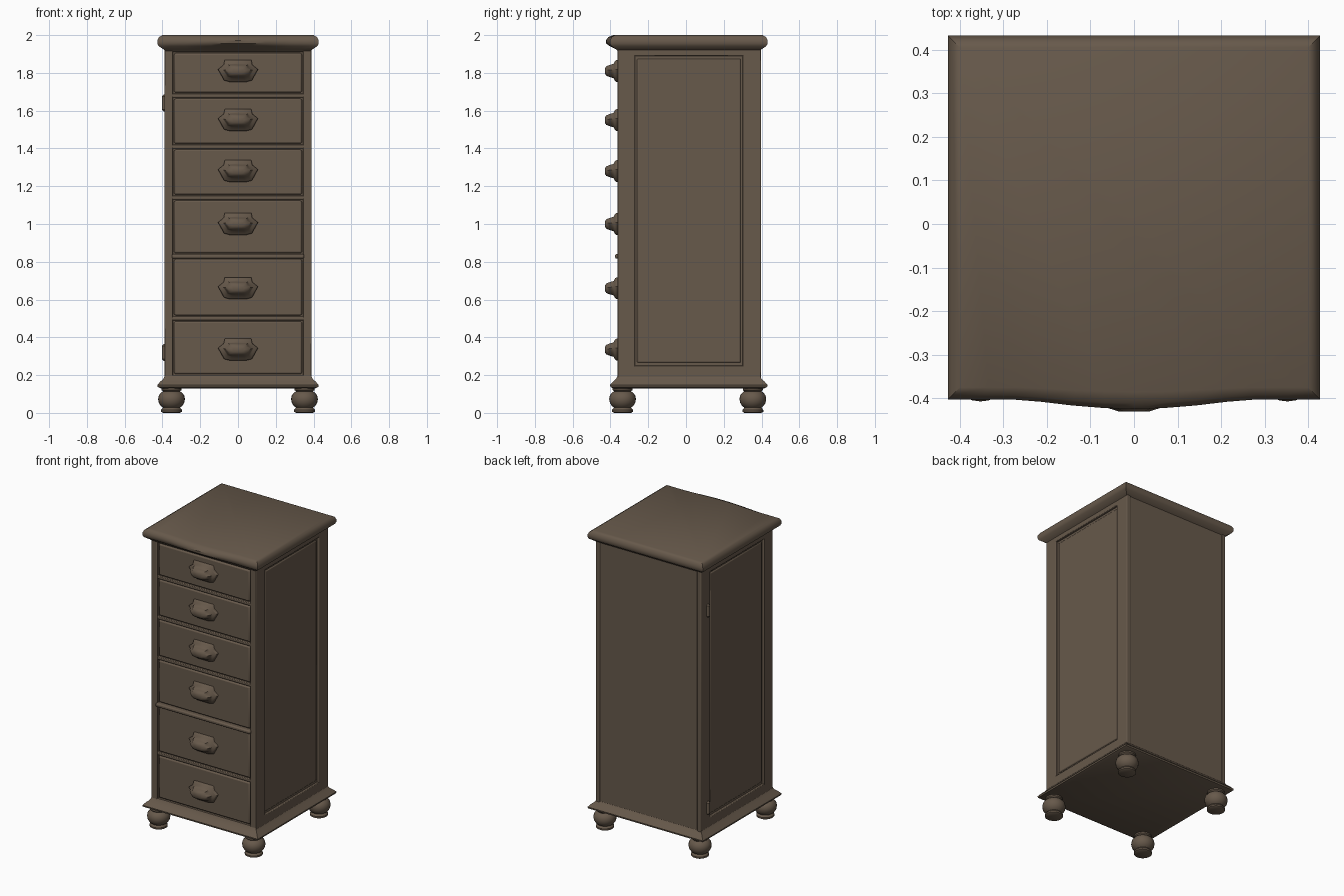
import bpy, bmesh, math

cube = bpy.data.objects.get("Cube")
if cube:
    bpy.data.objects.remove(cube, do_unlink=True)

wood = bpy.data.materials.new("brown wood")
wood.use_nodes = True
color = (0.135, 0.1, 0.07, 1)
wood.diffuse_color = color
wood.node_tree.nodes["Principled BSDF"].inputs["Base Color"].default_value = color


def finish(name, bm, bevel=0, angle=35):
    bmesh.ops.recalc_face_normals(bm, faces=bm.faces)
    mesh = bpy.data.meshes.new(name)
    bm.to_mesh(mesh)
    bm.free()
    mesh.materials.append(wood)
    obj = bpy.data.objects.new(name, mesh)
    bpy.context.collection.objects.link(obj)
    if bevel:
        mod = obj.modifiers.new("Bevel", "BEVEL")
        mod.width, mod.segments = bevel, 2
    bpy.ops.object.select_all(action="DESELECT")
    obj.select_set(True)
    bpy.context.view_layer.objects.active = obj
    bpy.ops.object.shade_smooth_by_angle(angle=math.radians(angle))
    return obj


def box(name, x, y, z, bevel=0):
    """Box spanning the given (low, high) ranges."""
    bm = bmesh.new()
    for v in bmesh.ops.create_cube(bm, size=1)["verts"]:
        v.co = [(a + b) / 2 + c * (b - a) for (a, b), c in zip((x, y, z), v.co)]
    return finish(name, bm, bevel)


def loft(name, rings, angle=35):
    """Skin closed rings of equal length and cap both ends."""
    bm = bmesh.new()
    rows = [[bm.verts.new(p) for p in ring] for ring in rings]
    n = len(rows[0])
    for a, b in zip(rows, rows[1:]):
        for i in range(n):
            j = (i + 1) % n
            bm.faces.new((a[i], a[j], b[j], b[i]))
    bm.faces.new(rows[0])
    bm.faces.new(rows[-1])
    return finish(name, bm, angle=angle)


def lathe(name, x, y, profile, n=24):
    turn = [i * math.tau / n for i in range(n)]
    return loft(name, [[(x + r * math.cos(a), y + r * math.sin(a), z) for a in turn]
                       for r, z in profile])


def slab_ring(out, z, bow):
    """Carcass outline grown by out, with a gently bowed front edge."""
    w, front, back = 0.39 + out, -0.365 - out, 0.395 + out
    pts = [(w, back, z), (-w, back, z)]
    for i in range(13):
        t = i / 6 - 1
        pts.append((t * w, front - bow * max(0, math.cos(t * math.pi / 1.2)), z))
    return pts


# Carcass and mouldings
box("carcass", (-0.375, 0.375), (-0.345, 0.395), (0.15, 1.97))
loft("top_board", [slab_ring(o, z, b) for o, z, b in (
    (-0.01, 1.91, 0), (0.005, 1.925, 0), (0.03, 1.942, 0.01), (0.037, 1.955, 0.02),
    (0.037, 1.972, 0.022), (0.028, 1.99, 0.018), (0.01, 2.0, 0.01))], 40)
loft("base_moulding", [slab_ring(o, z, 0) for o, z in (
    (0.02, 0.13), (0.035, 0.138), (0.037, 0.148), (0.022, 0.165),
    (0.005, 0.18), (-0.005, 0.2))], 40)

# Framed side panels
for side, s in (("left", 1), ("right", -1)):
    x = tuple(sorted((s * 0.36, s * 0.39)))
    box(side + "_front_stile", x, (-0.362, -0.27), (0.16, 1.94), 0.004)
    box(side + "_back_stile", x, (0.3, 0.398), (0.16, 1.94), 0.004)
    box(side + "_lower_rail", x, (-0.28, 0.31), (0.16, 0.25), 0.004)
    box(side + "_upper_rail", x, (-0.28, 0.31), (1.89, 1.94), 0.004)
    px = tuple(sorted((s * 0.36, s * 0.381)))
    box(side + "_panel", px, (-0.26, 0.29), (0.265, 1.875), 0.008)

# Face frame around the drawers
for side, s in (("left", 1), ("right", -1)):
    box("face_stile_" + side, tuple(sorted((s * 0.345, s * 0.385))),
        (-0.362, -0.34), (0.17, 1.93), 0.004)

edges = [0.19, 0.5, 0.83, 1.14, 1.41, 1.68, 1.92]
for i, z in enumerate(edges[1:-1]):
    if i == 1:
        box("middle_rail", (-0.35, 0.35), (-0.376, -0.33), (z - 0.013, z + 0.011), 0.008)
    else:
        box(f"drawer_rail_{i}", (-0.35, 0.35), (-0.36, -0.33), (z - 0.01, z + 0.01), 0.004)

# Drawer fronts and cup pulls
outline = [(1, 0.15), (0.72, 0.55), (0.66, 1), (0, 1), (-0.66, 1), (-0.72, 0.55),
           (-1, 0.15), (-0.7, -0.85), (-0.4, -1), (0, -1), (0.4, -1), (0.7, -0.85)]
steps = ((-0.34, 0.106, 0.058), (-0.368, 0.106, 0.058), (-0.376, 0.098, 0.052),
         (-0.383, 0.082, 0.038), (-0.405, 0.074, 0.032), (-0.422, 0.06, 0.025),
         (-0.43, 0.035, 0.013))
pulls = [0.335, 0.66, 1.0, 1.28, 1.55, 1.81]
for i, (lo, hi, pz) in enumerate(zip(edges, edges[1:], pulls)):
    box(f"drawer_{i}", (-0.338, 0.338), (-0.358, -0.33), (lo + 0.016, hi - 0.016), 0.008)
    loft(f"cup_pull_{i}", [[(u * w, y, pz + v * h) for u, v in outline]
                           for y, w, h in steps], 60)

# Turned bun feet
foot = [(0.045, 0), (0.055, 0.006), (0.055, 0.016), (0.045, 0.028), (0.056, 0.036),
        (0.067, 0.053), (0.071, 0.073), (0.067, 0.093), (0.055, 0.108), (0.045, 0.114),
        (0.053, 0.121), (0.053, 0.14)]
for x in (-0.352, 0.352):
    for y in (-0.336, 0.354):
        lathe(f"foot_{'left' if x > 0 else 'right'}_{'front' if y < 0 else 'back'}", x, y, foot)

# Side hinges
for z in (0.32, 1.64):
    lathe("hinge", -0.39, 0.325,
          [(0.004, z - 0.045), (0.013, z - 0.035), (0.013, z + 0.035), (0.004, z + 0.045)], 12)
